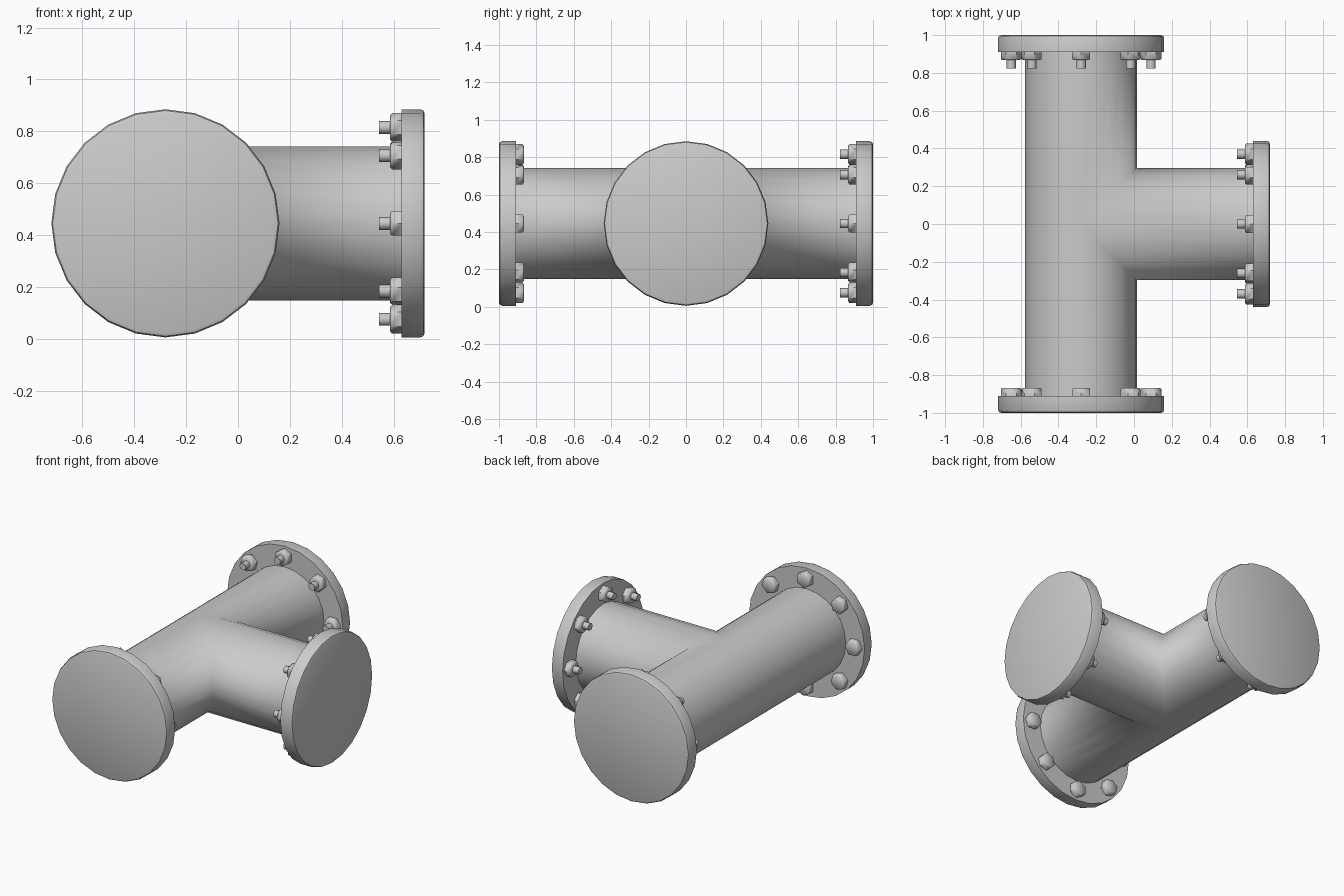
import bpy, bmesh
from math import sin, cos, pi, radians
from mathutils import Matrix, Vector

if "Cube" in bpy.data.objects:
    bpy.data.objects.remove(bpy.data.objects["Cube"])

R, SIDES = 0.297, 24
CENTER = Matrix.Translation((-0.28, 0, 0.445))
ARMS = {"branch": 0, "back": 90, "front": -90}   # each arm is built along +x, then turned


def finish(bm, name, angle=None):
    bmesh.ops.remove_doubles(bm, verts=bm.verts, dist=0.0005)
    bmesh.ops.recalc_face_normals(bm, faces=bm.faces)
    for f in bm.faces:
        f.smooth = True
    me = bpy.data.meshes.new(name)
    bm.to_mesh(me)
    bm.free()
    ob = bpy.data.objects.new(name, me)
    bpy.context.collection.objects.link(ob)
    ob.matrix_world = CENTER
    if angle:
        bpy.ops.object.select_all(action='DESELECT')
        ob.select_set(True)
        bpy.context.view_layer.objects.active = ob
        bpy.ops.object.shade_smooth_by_angle(angle=radians(angle))
    return ob


def lathe(bm, profile, n, mat):
    """Closed turned solid around local x; profile is (x, radius) points."""
    rings = [[bm.verts.new(mat @ Vector((x, r * cos(2 * pi * i / n), r * sin(2 * pi * i / n))))
              for i in range(n)] for x, r in profile]
    for a, b in zip(rings, rings[1:]):
        for i in range(n):
            j = (i + 1) % n
            bm.faces.new((a[i], a[j], b[j], b[i]))
    bm.faces.new(rings[0])
    bm.faces.new(rings[-1])


# Tee pipe: three tubes mitred together and welded into one skin
bm = bmesh.new()
for arm, deg in ARMS.items():
    turn = Matrix.Rotation(radians(deg), 4, 'Z')
    inner, outer = [], []
    for i in range(SIDES):
        t = 2 * pi * i / SIDES
        y, z = R * cos(t), R * sin(t)
        if arm == "branch":
            start = abs(y)
        else:
            start = max(0, -y if deg > 0 else y)
        inner.append(bm.verts.new(turn @ Vector((start, y, z))))
        outer.append(bm.verts.new(turn @ Vector((0.915, y, z))))
    for i in range(SIDES):
        j = (i + 1) % SIDES
        bm.faces.new((inner[i], inner[j], outer[j], outer[i]))
finish(bm, "tee_pipe")

FLANGE = [(0.91, 0.44), (0.983, 0.44), (0.995, 0.435), (1.0, 0.423)]
HEAD = [(0.912, 0.055), (0.874, 0.055), (0.867, 0.047)]
STUD = [(0.872, 0.025), (0.824, 0.025)]

for arm, deg in ARMS.items():
    turn = Matrix.Rotation(radians(deg), 4, 'Z')
    # Blind flange with rounded outer rim
    bm = bmesh.new()
    lathe(bm, FLANGE, SIDES, turn)
    finish(bm, arm + "_flange", 40)
    # Ring of eight bolts: plain heads on the front, nuts with studs elsewhere
    bm = bmesh.new()
    for k in range(8):
        place = turn @ Matrix.Rotation(k * pi / 4, 4, 'X') @ Matrix.Translation((0, 0.37, 0))
        lathe(bm, HEAD, 6, place)
        if arm != "front":
            lathe(bm, STUD, 8, place)
    finish(bm, arm + "_bolts", 50)
